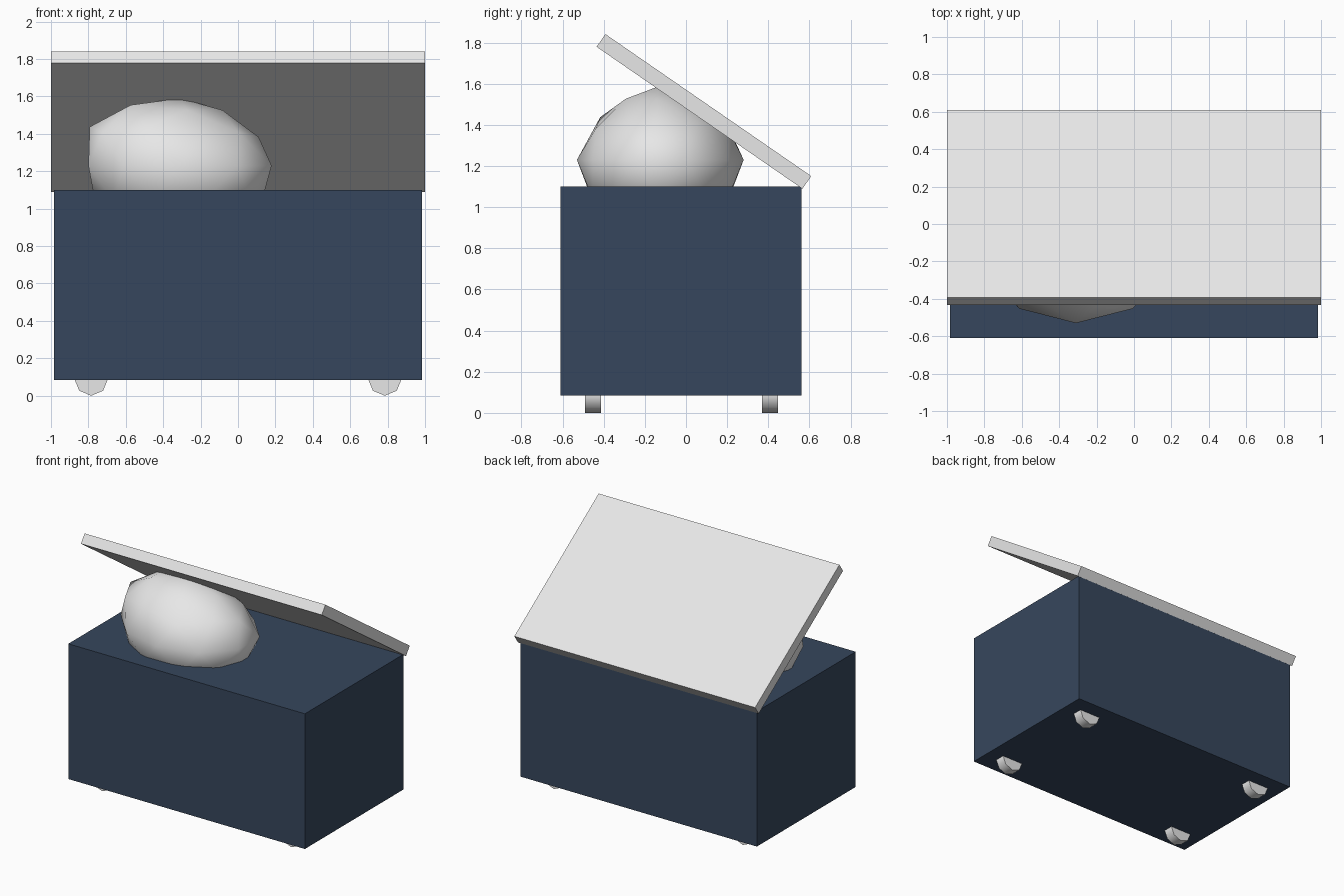
import bpy, math
from mathutils import Vector

if "Cube" in bpy.data.objects:
    bpy.data.objects.remove(bpy.data.objects["Cube"])


def material(name, rgb):
    m = bpy.data.materials.new(name)
    m.diffuse_color = (*rgb, 1)
    m.use_nodes = True
    m.node_tree.nodes["Principled BSDF"].inputs["Base Color"].default_value = m.diffuse_color
    return m


BLUE = material("dark blue", (0.037, 0.062, 0.109))
GREY = material("light grey", (0.8, 0.8, 0.8))


def finish(name, mat):
    ob = bpy.context.object
    ob.name = name
    ob.data.materials.append(mat)
    return ob


def box(name, mat, centre, size, tilt=0.0):
    bpy.ops.mesh.primitive_cube_add(size=1, location=centre, rotation=(tilt, 0, 0))
    ob = finish(name, mat)
    ob.scale = size
    return ob


# Closed bin body
box("bin_body", BLUE, (0, -0.024, 0.5925), (1.965, 1.172, 1.015))

# Lid propped open, hinged along the back top edge
box("lid", GREY, (0, 0.087, 1.465), (2.0, 1.215, 0.075), math.radians(-34.6))

# Four small eight-sided wheels, half sunk into the floor of the bin
for side, sx in (("left", -1), ("right", 1)):
    for end, y in (("front", -0.452), ("back", 0.408)):
        bpy.ops.mesh.primitive_cylinder_add(
            vertices=8, radius=0.09, depth=0.076,
            location=(sx * 0.785, y, 0.09), rotation=(math.pi / 2, 0, 0))
        finish(f"wheel_{end}_{side}", GREY)
        bpy.ops.object.shade_smooth_by_angle(angle=math.radians(60))

# Lumpy rubbish bag resting in the top, leaning a little to the left
bpy.ops.mesh.primitive_ico_sphere_add(subdivisions=2, radius=1, location=(-0.31, -0.125, 1.23))
bag = finish("rubbish_bag", GREY)
for v in bag.data.vertices:
    d = v.co.normalized()
    lean = max(0.0, 2 * d.z * math.sqrt(max(0.0, 1 - d.z * d.z)))
    v.co = Vector((d.x * 0.515 - 0.05 * lean,
                   d.y * 0.405 + (0.04 * lean if d.y < 0 else -0.02 * lean),
                   d.z * 0.36 + (0.02 * lean if d.x < 0 else -0.01 * lean)))
bpy.ops.object.shade_smooth()
